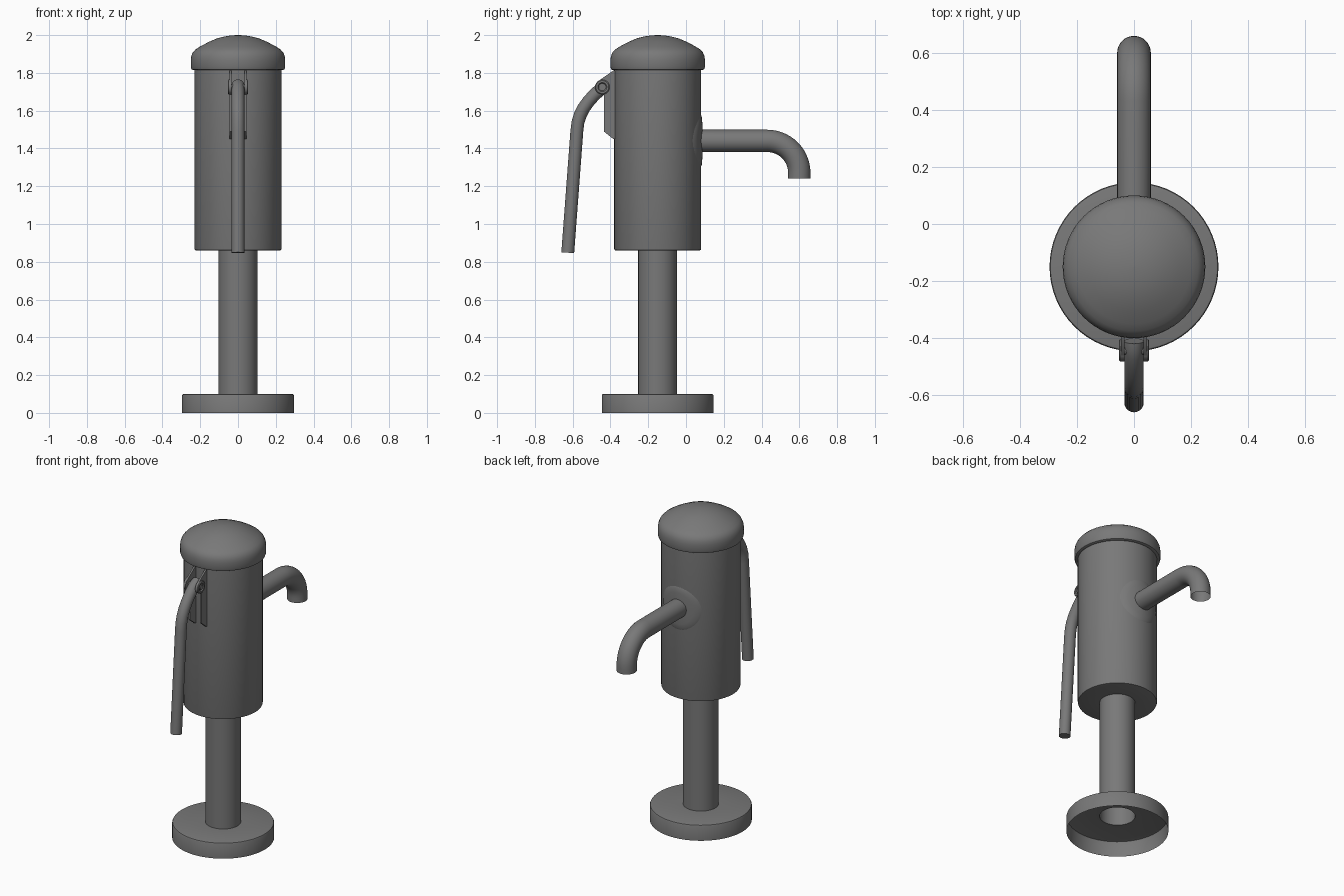
import bpy, bmesh, math
from mathutils import Vector

if "Cube" in bpy.data.objects:
    bpy.data.objects.remove(bpy.data.objects["Cube"])

AXIS_Y = -0.15
BODY_R = 0.23

# dark grey cast metal
metal = bpy.data.materials.new("dark_metal")
metal.diffuse_color = (0.19, 0.19, 0.19, 1)
metal.use_nodes = True
metal.node_tree.nodes["Principled BSDF"].inputs["Base Color"].default_value = metal.diffuse_color


def finish(name, bm, angle=35):
    bmesh.ops.remove_doubles(bm, verts=bm.verts, dist=1e-5)
    bmesh.ops.recalc_face_normals(bm, faces=bm.faces)
    mesh = bpy.data.meshes.new(name)
    bm.to_mesh(mesh)
    bm.free()
    mesh.materials.append(metal)
    ob = bpy.data.objects.new(name, mesh)
    bpy.context.collection.objects.link(ob)
    bpy.ops.object.select_all(action='DESELECT')
    ob.select_set(True)
    bpy.context.view_layer.objects.active = ob
    bpy.ops.object.shade_smooth_by_angle(angle=math.radians(angle))
    return ob


def skin(bm, rings):
    n = len(rings[0])
    for a, b in zip(rings, rings[1:]):
        for i in range(n):
            j = (i + 1) % n
            bm.faces.new((a[i], a[j], b[j], b[i]))


def lathe(name, profile, n=64):
    """Revolve (radius, z) points about the vertical pump axis."""
    bm = bmesh.new()
    rings = []
    for r, z in profile:
        r = max(r, 0.0005)
        rings.append([bm.verts.new((r * math.cos(t), AXIS_Y + r * math.sin(t), z))
                      for t in (2 * math.pi * i / n for i in range(n))])
    skin(bm, rings)
    for k in (0, -1):
        if profile[k][0] == 0:
            bm.faces.new(rings[k])
    return finish(name, bm)


def tube(name, path, r, capped, n=32):
    """Sweep a circle along (y, z) points."""
    pts = [Vector((0, y, z)) for y, z in path]
    bm = bmesh.new()
    rings = []
    for i, p in enumerate(pts):
        d = (pts[min(i + 1, len(pts) - 1)] - pts[max(i - 1, 0)]).normalized()
        side = Vector((1, 0, 0))
        up = side.cross(d)
        rings.append([bm.verts.new(p + r * (math.cos(t) * side + math.sin(t) * up))
                      for t in (2 * math.pi * k / n for k in range(n))])
    skin(bm, rings)
    if capped:
        bm.faces.new(rings[0])
        bm.faces.new(rings[-1])
    return finish(name, bm)


def slab(name, outline, x0, x1):
    """Extrude a (y, z) outline along x."""
    bm = bmesh.new()
    a, b = ([bm.verts.new((x, y, z)) for y, z in outline] for x in (x0, x1))
    skin(bm, [a, b])
    bm.faces.new(a)
    bm.faces.new(b)
    return finish(name, bm)


def pivot(name, y, z, s):
    """Washer with a raised rim and centre bolt, facing side s."""
    bm = bmesh.new()
    rings = [[bm.verts.new((s * x, y + r * math.cos(t), z + r * math.sin(t)))
              for t in (2 * math.pi * i / 32 for i in range(32))]
             for r, x in ((0.039, 0.034), (0.039, 0.049), (0.034, 0.053), (0.024, 0.053),
                          (0.019, 0.046), (0.014, 0.046), (0.014, 0.053))]
    skin(bm, rings)
    bm.faces.new(rings[0])
    bm.faces.new(rings[-1])
    return finish(name, bm)


# base plate, open underneath
lathe("base", [(0.296, 0), (0.296, 0.092), (0.293, 0.098), (0.287, 0.1), (0.103, 0.1)])

# standpipe, open at the bottom
lathe("standpipe", [(0.103, 0.1), (0.103, 0.862)])

# main body
lathe("body", [(0.103, 0.86), (0.222, 0.86), (0.228, 0.862), (BODY_R, 0.868), (BODY_R, 1.82)])

# domed cap
lathe("cap", [(0.228, 1.815), (0.238, 1.815), (0.246, 1.819), (0.25, 1.832), (0.25, 1.87),
              (0.247, 1.89), (0.239, 1.909), (0.225, 1.924), (0.2, 1.94), (0.155, 1.964),
              (0.11, 1.983), (0.07, 1.993), (0.035, 1.9985), (0, 2.0)])

# spout with open mouth
bend = [(0.43 + 0.17 * math.sin(t), 1.27 + 0.17 * math.cos(t))
        for t in (math.pi / 2 * i / 14 for i in range(15))]
tube("spout", [(0.06, 1.44)] + bend + [(0.60, 1.24)], 0.059, False)

# spout flange wrapped around the body, feathered edge
bm = bmesh.new()
rings = []
for rad, lift in ((0.02, 0.008), (0.06, 0.008), (0.1, 0.006), (0.125, 0.004), (0.138, -0.001)):
    ring = []
    for i in range(48):
        t = 2 * math.pi * i / 48
        x, z = rad * math.cos(t), 1.44 + rad * math.sin(t)
        ring.append(bm.verts.new((x, AXIS_Y + math.sqrt((BODY_R + lift) ** 2 - x * x), z)))
    rings.append(ring)
skin(bm, rings)
bm.faces.new(rings[0])
finish("spout_flange", bm)

# handle bracket: two cheek plates with pivot washers and a pin
PY, PZ = -0.443, 1.725
cheek = [(-0.36, 1.815), (-0.385, 1.812), (-0.46, 1.76), (-0.478, 1.738), (-0.478, 1.715),
         (-0.46, 1.692), (-0.435, 1.685), (-0.435, 1.49), (-0.385, 1.45), (-0.36, 1.45)]
for s, label in ((-1, "left"), (1, "right")):
    slab("bracket_" + label, cheek, s * 0.034, s * 0.045)
    pivot("pivot_" + label, PY, PZ, s)
slab("pivot_pin", [(PY + 0.015 * math.cos(k * math.pi / 8), PZ + 0.015 * math.sin(k * math.pi / 8))
                   for k in range(16)], -0.04, 0.04)

# lever handle
tube("handle", [(-0.41, 1.733), (-0.43, 1.727), (-0.455, 1.711), (-0.487, 1.682), (-0.517, 1.648),
                (-0.542, 1.613), (-0.56, 1.577), (-0.572, 1.538), (-0.578, 1.49), (-0.626, 0.848)],
     0.034, True, 24)
